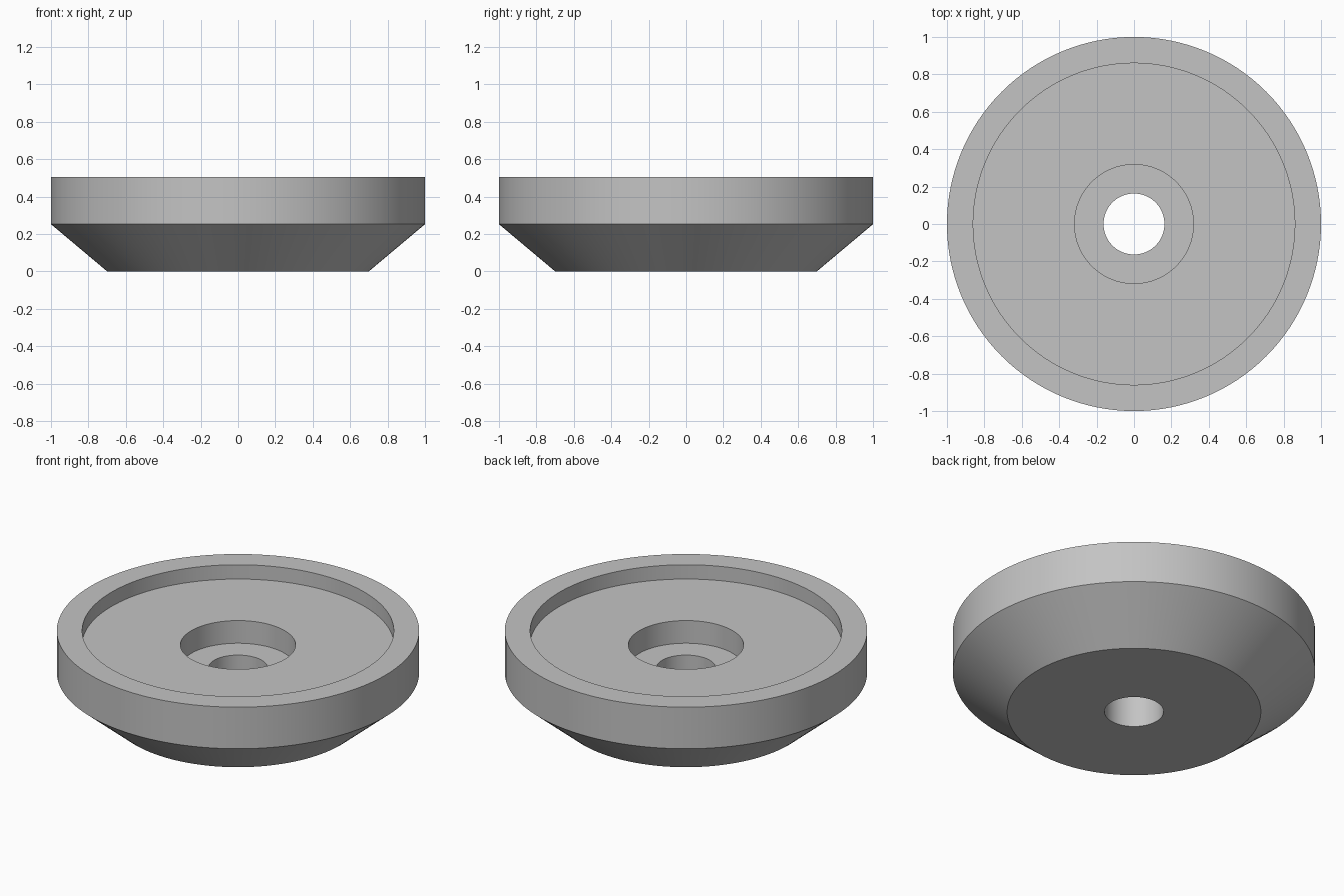
import bpy, bmesh, math

cube = bpy.data.objects.get("Cube")
if cube:
    bpy.data.objects.remove(cube, do_unlink=True)

SEGMENTS = 128

# Plain grey material
grey = bpy.data.materials.new("plain_grey")
grey.use_nodes = True
color = (0.55, 0.55, 0.55, 1)
grey.diffuse_color = color
grey.node_tree.nodes["Principled BSDF"].inputs["Base Color"].default_value = color

# Closed cross-section (radius, height), from the bottom of the bore outwards
profile = [
    (0.163, 0.0), (0.70, 0.0),        # flat base
    (1.0, 0.252), (1.0, 0.505),       # cone flank and outer wall
    (0.86, 0.505), (0.86, 0.418),     # rim and shallow recess
    (0.318, 0.418), (0.318, 0.28),    # recess floor and counterbore
    (0.163, 0.28),                    # counterbore floor
]

# Revolve the cross-section around the vertical axis
bm = bmesh.new()
verts = [bm.verts.new((r, 0, z)) for r, z in profile]
edges = [bm.edges.new((a, b)) for a, b in zip(verts, verts[1:] + verts[:1])]
bmesh.ops.spin(bm, geom=verts + edges, cent=(0, 0, 0), axis=(0, 0, 1),
               angle=math.tau, steps=SEGMENTS, use_merge=False)
bmesh.ops.remove_doubles(bm, verts=bm.verts, dist=0.0005)
bmesh.ops.recalc_face_normals(bm, faces=bm.faces)

mesh = bpy.data.meshes.new("recessed_disc")
bm.to_mesh(mesh)
bm.free()
mesh.materials.append(grey)
disc = bpy.data.objects.new("recessed_disc", mesh)
bpy.context.collection.objects.link(disc)

# Smooth round walls with crisp rims
bpy.ops.object.select_all(action="DESELECT")
disc.select_set(True)
bpy.context.view_layer.objects.active = disc
bpy.ops.object.shade_smooth_by_angle(angle=math.radians(30))
